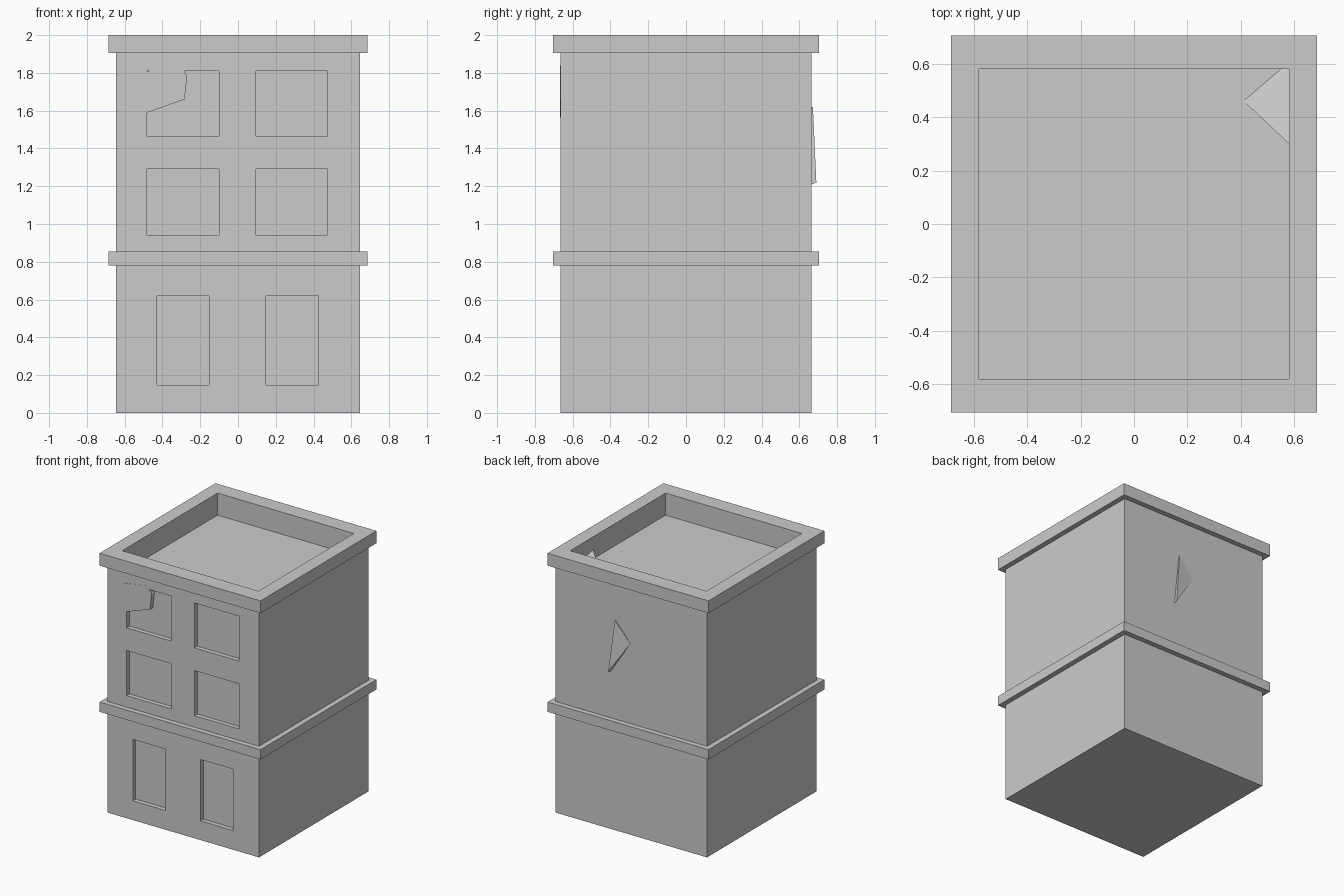
import bpy, bmesh
from mathutils import Matrix, Vector

if "Cube" in bpy.data.objects:
    bpy.data.objects.remove(bpy.data.objects["Cube"])


def make_object(name, bm):
    bmesh.ops.recalc_face_normals(bm, faces=bm.faces)
    mesh = bpy.data.meshes.new(name)
    bm.to_mesh(mesh)
    bm.free()
    obj = bpy.data.objects.new(name, mesh)
    bpy.context.collection.objects.link(obj)
    return obj


def boxes(name, bounds):
    """One object holding boxes given as (x0, x1, y0, y1, z0, z1)."""
    bm = bmesh.new()
    for x0, x1, y0, y1, z0, z1 in bounds:
        centre = Vector((x0 + x1, y0 + y1, z0 + z1)) / 2
        bmesh.ops.create_cube(bm, size=1, matrix=Matrix.Translation(centre)
                              @ Matrix.Diagonal((x1 - x0, y1 - y0, z1 - z0, 1)))
    return make_object(name, bm)


def hull(name, points):
    bm = bmesh.new()
    for p in points:
        bm.verts.new(p)
    bmesh.ops.convex_hull(bm, input=bm.verts)
    return make_object(name, bm)


def cut(obj, cutter):
    mod = obj.modifiers.new("cut", 'BOOLEAN')
    mod.operation = 'DIFFERENCE'
    mod.solver = 'EXACT'
    mod.object = cutter
    cutter.hide_render = True
    cutter.hide_viewport = False
    cutter.display_type = 'WIRE'


X, Y = 0.645, 0.665      # wall half sizes
LIP = 0.04               # overhang of the ledges

# Walls, middle ledge and roof cornice
walls = boxes("walls", [(-X, X, -Y, Y, 0, 1.96)])
ledge = boxes("middle_ledge", [(-X - LIP, X + LIP, -Y - LIP, Y + LIP, 0.78, 0.855)])
cornice = boxes("roof_cornice", [(-X - LIP, X + LIP, -Y - LIP, Y + LIP, 1.905, 2.0)])

# Sunken roof
roof_cutter = boxes("roof_cutter", [(-0.58, 0.58, -0.58, 0.58, 1.83, 2.2)])
cut(walls, roof_cutter)
cut(cornice, roof_cutter)

# Window and ground floor recesses in the front
front = (-Y - 0.02, -Y + 0.035)
openings = [(x0, x1, *front, z0, z1)
            for x0, x1 in ((-0.483, -0.10), (0.095, 0.475))
            for z0, z1 in ((0.943, 1.29), (1.465, 1.81))]
openings += [(x0, x1, *front, 0.148, 0.62)
             for x0, x1 in ((-0.43, -0.153), (0.148, 0.425))]
cut(walls, boxes("opening_cutter", openings))

# Broken slab that shows through the front wall
outline = [(-0.55, 1.565), (-0.283, 1.66), (-0.27, 1.78), (-0.297, 1.84), (-0.52, 1.80)]
hull("front_fragment", [(x, y, z) for x, z in outline for y in (-0.666, -0.62)])

# Wedge standing proud of the back wall
hull("back_fragment", [(0.136, 0.655, 1.62), (0.178, 0.655, 1.205), (0.008, 0.655, 1.47),
                       (0.136, 0.672, 1.62), (0.178, 0.69, 1.22), (0.008, 0.666, 1.47)])

# Wedge in the corner of the roof
hull("roof_fragment", [(0.41, 0.46, 1.831), (0.58, 0.30, 1.82), (0.58, 0.30, 1.90),
                       (0.58, 0.58, 1.85), (0.55, 0.58, 1.835), (0.58, 0.58, 1.82)])
